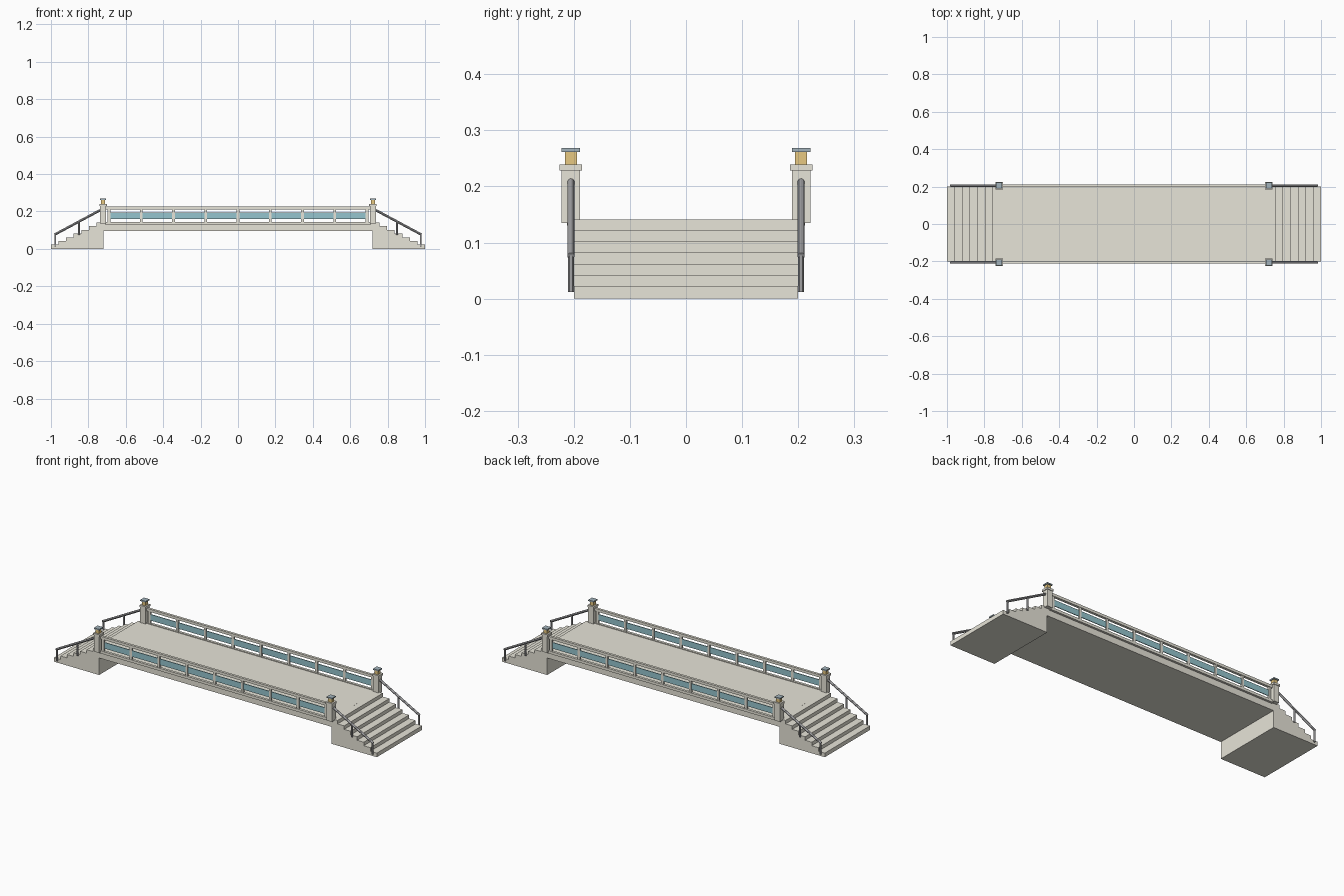
import bpy, bmesh
from mathutils import Vector

if "Cube" in bpy.data.objects:
    bpy.data.objects.remove(bpy.data.objects["Cube"])


def material(name, color):
    m = bpy.data.materials.new(name)
    m.diffuse_color = (*color, 1)
    m.use_nodes = True
    m.node_tree.nodes["Principled BSDF"].inputs["Base Color"].default_value = m.diffuse_color
    return m


STONE = material("warm_stone", (0.80, 0.78, 0.69))
GLASS = material("blue_glass", (0.30, 0.56, 0.62))
GOLD = material("lamp_gold", (0.80, 0.58, 0.22))
SLATE = material("slate_cap", (0.36, 0.45, 0.50))
METAL = material("grey_metal", (0.36, 0.36, 0.37))


def finish(name, bm, mat):
    bmesh.ops.recalc_face_normals(bm, faces=bm.faces)
    me = bpy.data.meshes.new(name)
    bm.to_mesh(me)
    bm.free()
    me.materials.append(mat)
    ob = bpy.data.objects.new(name, me)
    bpy.context.collection.objects.link(ob)
    return ob


def box(name, x, y, z, mat):
    # x, y, z are (min, max) ranges
    bm = bmesh.new()
    bmesh.ops.create_cube(bm, size=1)
    for v in bm.verts:
        v.co = [r[0] + (c + 0.5) * (r[1] - r[0]) for c, r in zip(v.co, (x, y, z))]
    return finish(name, bm, mat)


def around(c, h):
    return (c - h, c + h)


def tube(name, a, b, r, mat):
    a, b = Vector(a), Vector(b)
    bpy.ops.mesh.primitive_cylinder_add(vertices=12, radius=r, depth=(b - a).length,
                                        location=(a + b) / 2)
    ob = bpy.context.object
    ob.name = name
    ob.rotation_euler = (b - a).to_track_quat('Z', 'Y').to_euler()
    ob.data.materials.append(mat)
    bpy.ops.object.shade_smooth_by_angle()


def stairs(name, s):
    # stepped profile extruded across the width
    n, run, rise = 7, 0.0405, 0.0197
    pts = [(1.0, 0.0)]
    for i in range(n):
        z = 0.003 + rise * (i + 1)
        pts += [(1 - run * i, z), (1 - run * (i + 1), z)]
    pts[-1] = (0.72, pts[-1][1])
    pts.append((0.72, 0.0))
    bm = bmesh.new()
    f = bm.faces.new([bm.verts.new((s * x, -0.2, z)) for x, z in pts])
    ext = bmesh.ops.extrude_face_region(bm, geom=[f])
    for v in ext["geom"]:
        if isinstance(v, bmesh.types.BMVert):
            v.co.y = 0.2
    finish(name, bm, STONE)


# Deck and end stairs
box("deck", (-0.722, 0.722), (-0.2, 0.2), (0.095, 0.141), STONE)
for s in (-1, 1):
    stairs("stairs", s)

RAIL_Y, POST_X, PANELS = 0.205, 0.721, 8
for sy in (-1, 1):
    y = sy * RAIL_Y
    # Deck balustrade
    box("top_rail", (-0.71, 0.71), around(y, 0.007), (0.211, 0.226), STONE)
    box("bottom_rail", (-0.71, 0.71), around(y, 0.007), (0.130, 0.145), STONE)
    pitch = 2 * 0.69 / PANELS
    for i in range(PANELS + 1):
        x = -0.69 + i * pitch
        box("baluster", around(x, 0.007), around(y, 0.005), (0.14, 0.214), STONE)
        if i < PANELS:
            box("glass_panel", (x + 0.006, x + pitch - 0.006), around(y, 0.002),
                (0.161, 0.195), GLASS)
    for sx in (-1, 1):
        # Lamp posts: shaft, collar, lamp and cap
        px = sx * POST_X
        for name, h, z, mat in (("post", 0.0165, (0.135, 0.228), STONE),
                                ("post_collar", 0.020, (0.228, 0.239), STONE),
                                ("lamp", 0.011, (0.239, 0.261), GOLD),
                                ("lamp_cap", 0.0165, (0.261, 0.268), SLATE)):
            box(name, around(px, h), around(y, h), z, mat)
        # Sloping stair handrail with two supports
        tube("handrail", (sx * 0.722, y, 0.215), (sx * 0.981, y, 0.076), 0.0065, METAL)
        tube("handrail_end_post", (sx * 0.977, y, 0.012), (sx * 0.977, y, 0.08), 0.005, METAL)
        tube("handrail_mid_post", (sx * 0.85, y, 0.075), (sx * 0.85, y, 0.147), 0.005, METAL)
